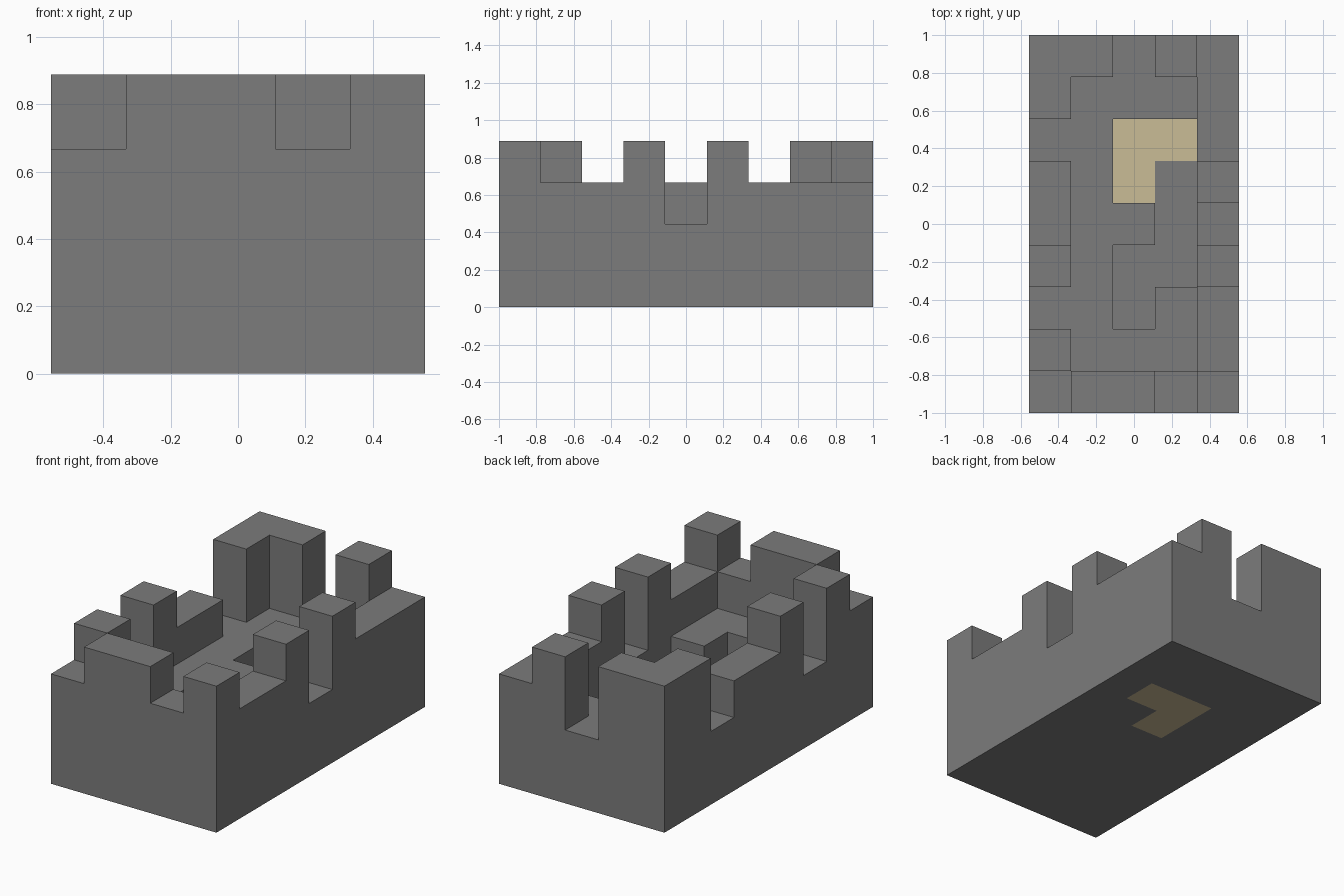
import bpy
import bmesh
from mathutils import Vector

if "Cube" in bpy.data.objects:
    bpy.data.objects.remove(bpy.data.objects["Cube"], do_unlink=True)

CELL = 2 / 9

# Block heights per cell, back row first, left to right along +x
HEIGHTS = ["44243",
           "42223",
           "22113",
           "32114",
           "32212",
           "42114",
           "22123",
           "42223",
           "34434"][::-1]

# Cells of the sandy pit (column, row)
SAND = {(2, 6), (3, 6), (2, 5)}
COLS, ROWS = len(HEIGHTS[0]), len(HEIGHTS)


def make_material(name, rgb):
    mat = bpy.data.materials.new(name)
    mat.use_nodes = True
    color = (*rgb, 1)
    mat.diffuse_color = color
    bsdf = next(n for n in mat.node_tree.nodes if n.type == "BSDF_PRINCIPLED")
    bsdf.inputs["Base Color"].default_value = color
    bsdf.inputs["Roughness"].default_value = 0.9
    return mat


def height(i, j):
    if 0 <= i < COLS and 0 <= j < ROWS:
        return int(HEIGHTS[j][i])
    return 0


def add_quad(bm, center, normal, material):
    """One unit square facing along normal."""
    n = Vector(normal)
    a = Vector((n.y, n.z, n.x))
    b = n.cross(a)
    corners = [center + (a * s + b * t) / 2
               for s, t in ((-1, -1), (1, -1), (1, 1), (-1, 1))]
    face = bm.faces.new([bm.verts.new(c * CELL) for c in corners])
    face.material_index = material


def build_blocks(name, materials):
    bm = bmesh.new()
    for j in range(ROWS):
        for i in range(COLS):
            top = height(i, j)
            mat = 1 if (i, j) in SAND else 0
            base = Vector((i + 0.5 - COLS / 2, j + 0.5 - ROWS / 2, 0))
            # Top and underside
            add_quad(bm, base + Vector((0, 0, top)), (0, 0, 1), mat)
            add_quad(bm, base, (0, 0, -1), mat)
            # Walls down to each lower neighbour
            for dx, dy in ((1, 0), (-1, 0), (0, 1), (0, -1)):
                for level in range(height(i + dx, j + dy), top):
                    center = base + Vector((dx / 2, dy / 2, level + 0.5))
                    add_quad(bm, center, (dx, dy, 0), mat)
    bmesh.ops.remove_doubles(bm, verts=bm.verts[:], dist=CELL / 100)
    mesh = bpy.data.meshes.new(name)
    bm.to_mesh(mesh)
    bm.free()
    for mat in materials:
        mesh.materials.append(mat)
    obj = bpy.data.objects.new(name, mesh)
    bpy.context.collection.objects.link(obj)
    return obj


stone = make_material("stone_grey", (0.2, 0.2, 0.2))
sand = make_material("sand_tan", (0.59, 0.505, 0.306))
build_blocks("stone_block_ruin", [stone, sand])
